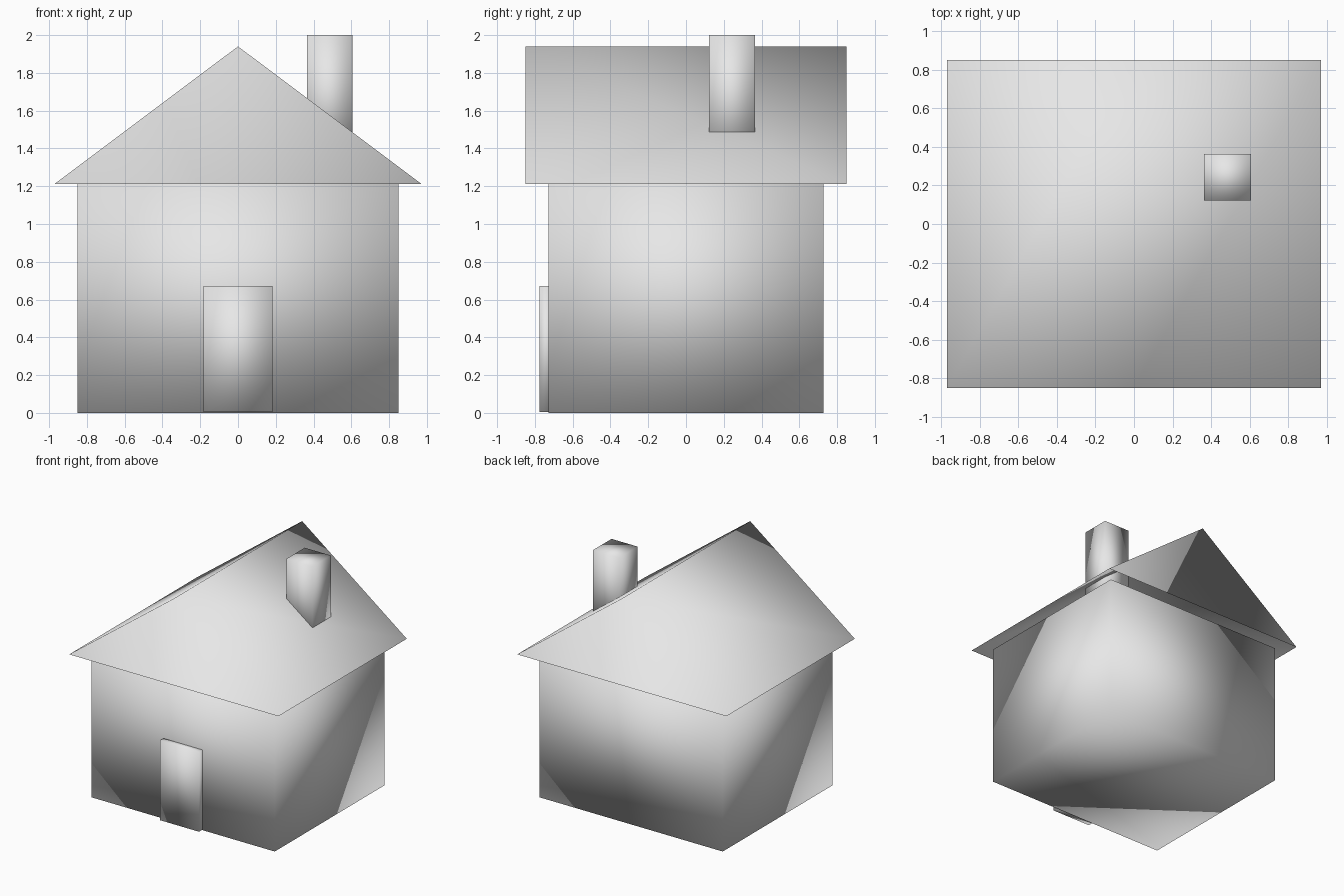
import bpy
import bmesh

default = bpy.data.objects.get("Cube")
if default:
    bpy.data.objects.remove(default, do_unlink=True)

# One plain grey for the whole house
grey = bpy.data.materials.new("light grey")
grey.use_nodes = True
grey.diffuse_color = (0.8, 0.8, 0.8, 1)
grey.node_tree.nodes["Principled BSDF"].inputs["Base Color"].default_value = (0.8, 0.8, 0.8, 1)


def finish(name, bm):
    """Turn a bmesh into a smooth-shaded object with shared corner normals."""
    bmesh.ops.recalc_face_normals(bm, faces=bm.faces[:])
    for face in bm.faces:
        face.smooth = True
    mesh = bpy.data.meshes.new(name)
    bm.to_mesh(mesh)
    bm.free()
    mesh.materials.append(grey)
    obj = bpy.data.objects.new(name, mesh)
    bpy.context.collection.objects.link(obj)
    return obj


def box(name, low, high):
    """Box between two opposite corners."""
    bm = bmesh.new()
    bmesh.ops.create_cube(bm, size=1)
    for v in bm.verts:
        v.co = [l + (c + 0.5) * (h - l) for c, l, h in zip(v.co, low, high)]
    return finish(name, bm)


def gable_roof(name, half_width, half_depth, eaves, ridge):
    """Hollow roof: two slopes and two gables, open underneath."""
    bm = bmesh.new()
    profile = [(-half_width, eaves), (0, ridge), (half_width, eaves)]
    front, back = ([bm.verts.new((x, y, z)) for x, z in profile]
                   for y in (-half_depth, half_depth))
    bm.faces.new(front)
    bm.faces.new(back[::-1])
    for i in range(2):
        bm.faces.new((front[i], back[i], back[i + 1], front[i + 1]))
    return finish(name, bm)


# Walls, roof, door and chimney
box("walls", (-0.85, -0.727, 0), (0.85, 0.727, 1.212))
gable_roof("roof", 0.97, 0.85, 1.213, 1.94)
box("front_door", (-0.182, -0.776, 0.006), (0.182, -0.70, 0.673))
box("chimney", (0.364, 0.121, 1.33), (0.606, 0.364, 2.0))
